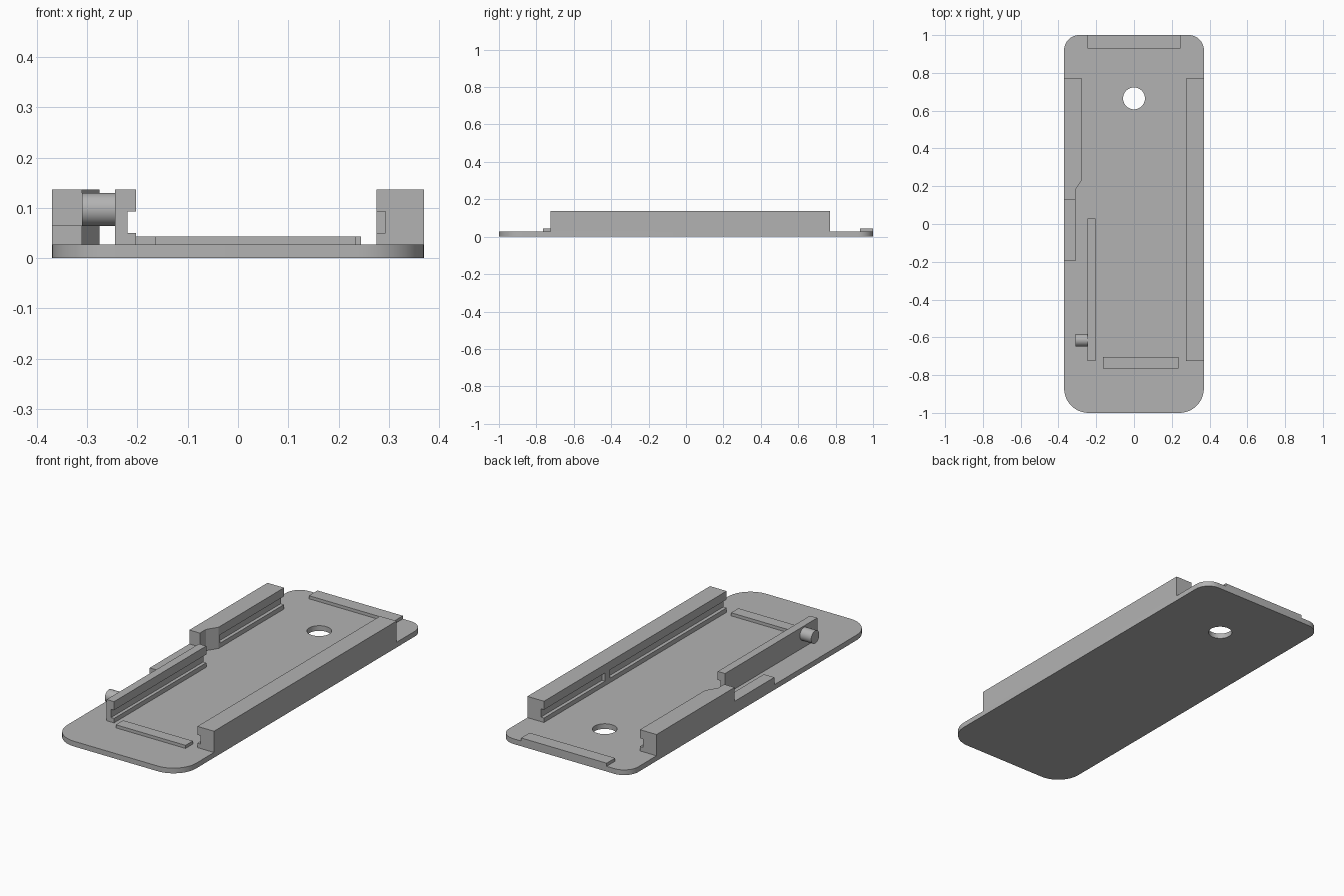
import bpy, bmesh, math
from mathutils import Vector

if "Cube" in bpy.data.objects:
    bpy.data.objects.remove(bpy.data.objects["Cube"])

GREY = (0.45, 0.45, 0.45, 1)
mat = bpy.data.materials.new("plain grey")
mat.use_nodes = True
mat.diffuse_color = GREY
mat.node_tree.nodes["Principled BSDF"].inputs["Base Color"].default_value = GREY

FLOOR, TOP = 0.027, 0.137        # plate surface and rail top
HALF = 0.37                      # half width of the plate
FRONT, BACK = -0.725, 0.77       # rail ends
LIP, SLOT = 0.05, 0.093          # groove heights


def prism(name, points, push):
    """Extrude a closed outline of 3D points along a vector."""
    bm = bmesh.new()
    face = bm.faces.new([bm.verts.new(p) for p in points])
    ext = bmesh.ops.extrude_face_region(bm, geom=[face])
    verts = [g for g in ext["geom"] if isinstance(g, bmesh.types.BMVert)]
    bmesh.ops.translate(bm, verts=verts, vec=Vector(push))
    bmesh.ops.recalc_face_normals(bm, faces=bm.faces)
    mesh = bpy.data.meshes.new(name)
    bm.to_mesh(mesh)
    bm.free()
    mesh.materials.append(mat)
    obj = bpy.data.objects.new(name, mesh)
    bpy.context.collection.objects.link(obj)
    return obj


def slab(name, outline, z0, z1):
    return prism(name, [(x, y, z0) for x, y in outline], (0, 0, z1 - z0))


def box(name, x0, x1, y0, y1, z0, z1):
    return slab(name, [(x0, y0), (x1, y0), (x1, y1), (x0, y1)], z0, z1)


def arc(cx, cy, r, start, end, n):
    steps = [math.radians(start + (end - start) * i / n) for i in range(n + 1)]
    return [(cx + r * math.cos(a), cy + r * math.sin(a)) for a in steps]


def cut(obj, cutter):
    mod = obj.modifiers.new("cut", "BOOLEAN")
    mod.operation, mod.solver, mod.object = "DIFFERENCE", "EXACT", cutter
    bpy.context.view_layer.objects.active = obj
    bpy.ops.object.modifier_apply(modifier=mod.name)
    bpy.data.objects.remove(cutter)


def smooth(obj):
    bpy.ops.object.select_all(action="DESELECT")
    obj.select_set(True)
    bpy.context.view_layer.objects.active = obj
    bpy.ops.object.shade_smooth_by_angle(angle=math.radians(30))


# Base plate: wide front corners, tighter back corners, one round hole
outline = []
for sx, sy, r, start in ((1, 1, 0.08, 0), (-1, 1, 0.08, 90),
                         (-1, -1, 0.13, 180), (1, -1, 0.13, 270)):
    outline += arc(sx * (HALF - r), sy * (1 - r), r, start, start + 90, 12)
plate = slab("base_plate", outline, 0, FLOOR)
cut(plate, slab("hole_cutter", arc(0, 0.665, 0.058, 0, 352.5, 47), -0.1, 0.1))
smooth(plate)

# Long left rail with its groove split by a small stop
rail = box("left_rail", 0.275, HALF, FRONT, BACK, FLOOR, TOP)
cut(rail, box("groove_cutter", 0.2, 0.293, FRONT - 0.1, 0.23, LIP, SLOT))
cut(rail, box("groove_cutter", 0.2, 0.293, 0.27, BACK + 0.1, LIP, SLOT))

# Back right rail: slanted front corner, groove behind it
rail = slab("right_back_rail", [(-HALF, 0.13), (-0.31, 0.13), (-0.31, 0.18),
            (-0.275, 0.235), (-0.275, BACK), (-HALF, BACK)], FLOOR, TOP)
cut(rail, box("groove_cutter", -0.293, -0.2, 0.245, BACK + 0.1, LIP, SLOT))

# Low ledge on the right edge
box("right_ledge", -HALF, -0.31, -0.195, 0.13, FLOOR, 0.065)

# Thin front right rail with a groove and a side pin
rail = box("right_front_rail", -0.245, -0.203, FRONT, 0.03, FLOOR, TOP)
cut(rail, box("groove_cutter", -0.22, -0.1, FRONT - 0.1, 0.13, LIP, SLOT))
ring = arc(-0.615, 0.097, 0.033, 0, 348.75, 31)
smooth(prism("side_pin", [(-0.31, y, z) for y, z in ring], (0.065, 0, 0)))

# Raised strips across the plate ends
box("front_strip", -0.165, 0.235, -0.765, -0.705, FLOOR, 0.043)
box("back_strip", -0.245, 0.245, 0.93, 1, FLOOR, 0.043)
